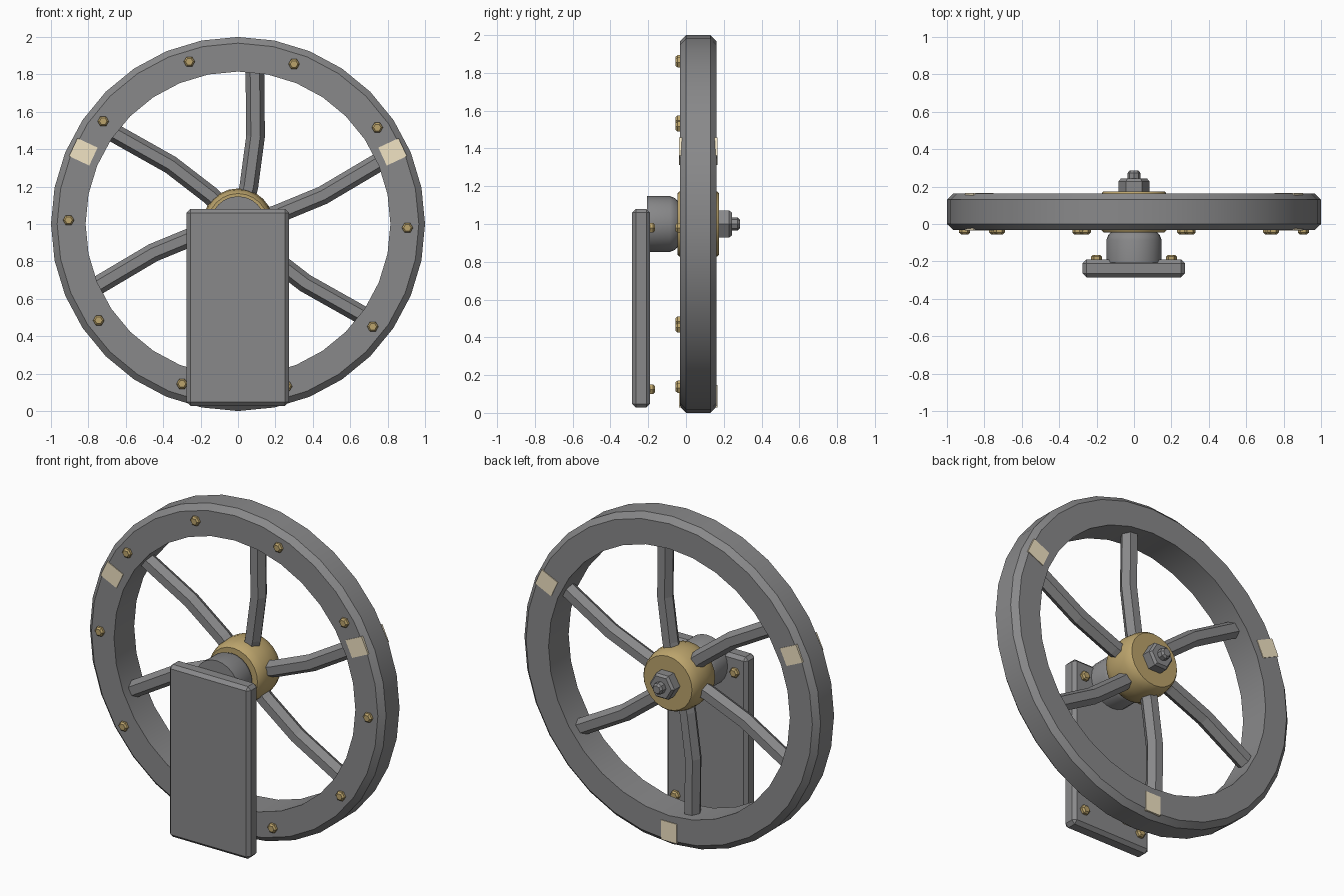
import bpy, bmesh
from math import sin, cos, pi, radians
from mathutils import Vector

if "Cube" in bpy.data.objects:
    bpy.data.objects.remove(bpy.data.objects["Cube"])

MID = 0.065   # centre of the wheel along y
CZ = 1.0      # axle height


def material(name, colour):
    m = bpy.data.materials.new(name)
    m.diffuse_color = colour
    m.use_nodes = True
    m.node_tree.nodes["Principled BSDF"].inputs["Base Color"].default_value = m.diffuse_color
    return m


IRON = material("dark_iron", (0.25, 0.25, 0.255, 1))
GOLD = material("brass", (0.50, 0.37, 0.15, 1))
CREAM = material("cream", (0.88, 0.77, 0.55, 1))


def finish(name, bm, mat=IRON, smooth=None):
    bmesh.ops.recalc_face_normals(bm, faces=bm.faces)
    me = bpy.data.meshes.new(name)
    bm.to_mesh(me)
    bm.free()
    ob = bpy.data.objects.new(name, me)
    bpy.context.collection.objects.link(ob)
    me.materials.append(mat)
    if smooth:
        bpy.ops.object.select_all(action='DESELECT')
        ob.select_set(True)
        bpy.context.view_layer.objects.active = ob
        bpy.ops.object.shade_smooth_by_angle(angle=radians(smooth))
    return ob


def loft(bm, rings, closed=False):
    """Skin a list of point rings; cap the ends unless the loft is closed."""
    rings = [[bm.verts.new(p) for p in ring] for ring in rings]
    n = len(rings[0])
    pairs = list(zip(rings, rings[1:])) + ([(rings[-1], rings[0])] if closed else [])
    for a, b in pairs:
        for i in range(n):
            j = (i + 1) % n
            bm.faces.new((a[i], a[j], b[j], b[i]))
    if not closed:
        bm.faces.new(rings[0])
        bm.faces.new(rings[-1])


def turned(name, profile, sides, centre=(0, CZ), mat=IRON, smooth=None, closed=False):
    """Turn an (r, y) profile around an axis parallel to y."""
    bm = bmesh.new()
    loft(bm, [[(centre[0] + r * cos(2 * pi * i / sides), y,
                centre[1] + r * sin(2 * pi * i / sides)) for i in range(sides)]
              for r, y in profile], closed)
    return finish(name, bm, mat, smooth)


def box(name, lo, hi, bevel, mat=IRON):
    bm = bmesh.new()
    bmesh.ops.create_cube(bm, size=1)
    for v in bm.verts:
        v.co = [(a + b) / 2 + c * (b - a) for a, b, c in zip(lo, hi, v.co)]
    if bevel:
        bmesh.ops.bevel(bm, geom=bm.edges[:], offset=bevel, segments=1, affect='EDGES')
    return finish(name, bm, mat)


# Rim with chamfered outer edges
turned("rim", [(1.0, 0.0), (1.0, 0.13), (0.967, 0.162), (0.815, 0.162),
               (0.815, -0.032), (0.967, -0.032)], 32, smooth=25, closed=True)

# Barrel hub
turned("hub", [(0.163, -0.045), (0.172, -0.035), (0.184, 0.005), (0.19, MID),
               (0.184, 0.125), (0.172, 0.165), (0.163, 0.175)], 24, mat=GOLD, smooth=30)

# Bent six-sided spokes: (radius, sideways offset)
path = [Vector(p) for p in [(0.10, 0.032), (0.20, 0.058), (0.47, 0.094), (0.83, 0.09)]]
for k in range(6):
    ang = radians(90 - 60 * k)
    rad = Vector((cos(ang), 0, sin(ang)))
    side = Vector((sin(ang), 0, -cos(ang)))
    rings = []
    for i, p in enumerate(path):
        t = (path[min(i + 1, len(path) - 1)] - path[max(i - 1, 0)]).normalized()
        across = side * t.x - rad * t.y
        c = Vector((0, MID, CZ)) + rad * p.x + side * p.y
        rings.append([c + across * 0.05 * cos(pi / 3 * j) + Vector((0, 0.05 * sin(pi / 3 * j), 0))
                      for j in range(6)])
    bm = bmesh.new()
    loft(bm, rings)
    finish(f"spoke_{k + 1}", bm)

# Pale inlay blocks through the rim
for k, deg in enumerate((25, 155, 270)):
    ob = box(f"rim_block_{k + 1}", (0.853, -0.036, -0.053), (0.972, 0.166, 0.053), 0, CREAM)
    ob.rotation_euler[1] = -radians(deg)
    ob.location.z = CZ


def bolt(name, x, z, base, height):
    """Six-sided domed bolt head sitting on a surface at y = base."""
    turned(name, [(0.03, base - height * 0.3), (0.03, base + height * 0.6),
                  (0.02, base + height)], 6, (x, z), GOLD)


# Bolts around the front of the rim
for k in range(10):
    a = radians(-1.3 + 36 * k)
    bolt(f"rim_bolt_{k + 1}", 0.906 * cos(a), CZ + 0.906 * sin(a), -0.031, -0.024)

# Mounting plate and the bolts on its back
box("mounting_plate", (-0.275, -0.285, 0.028), (0.272, -0.19, 1.08), 0.02)
for x in (-0.2, 0.2):
    for z in (0.125, 0.98):
        bolt(f"plate_bolt_{'left' if x < 0 else 'right'}_{'low' if z < 0.5 else 'high'}",
             x, z, -0.19, 0.025)

# Axle boss between plate and hub
turned("axle_boss", [(0.148, -0.207), (0.148, -0.085), (0.138, -0.06), (0.12, -0.04)],
       24, smooth=25)

# Axle nut and threaded end at the back
turned("axle_nut", [(0.083, 0.165), (0.083, 0.228), (0.07, 0.243)], 6)
turned("axle_end", [(0.035, 0.23), (0.035, 0.272), (0.024, 0.285)], 8)
